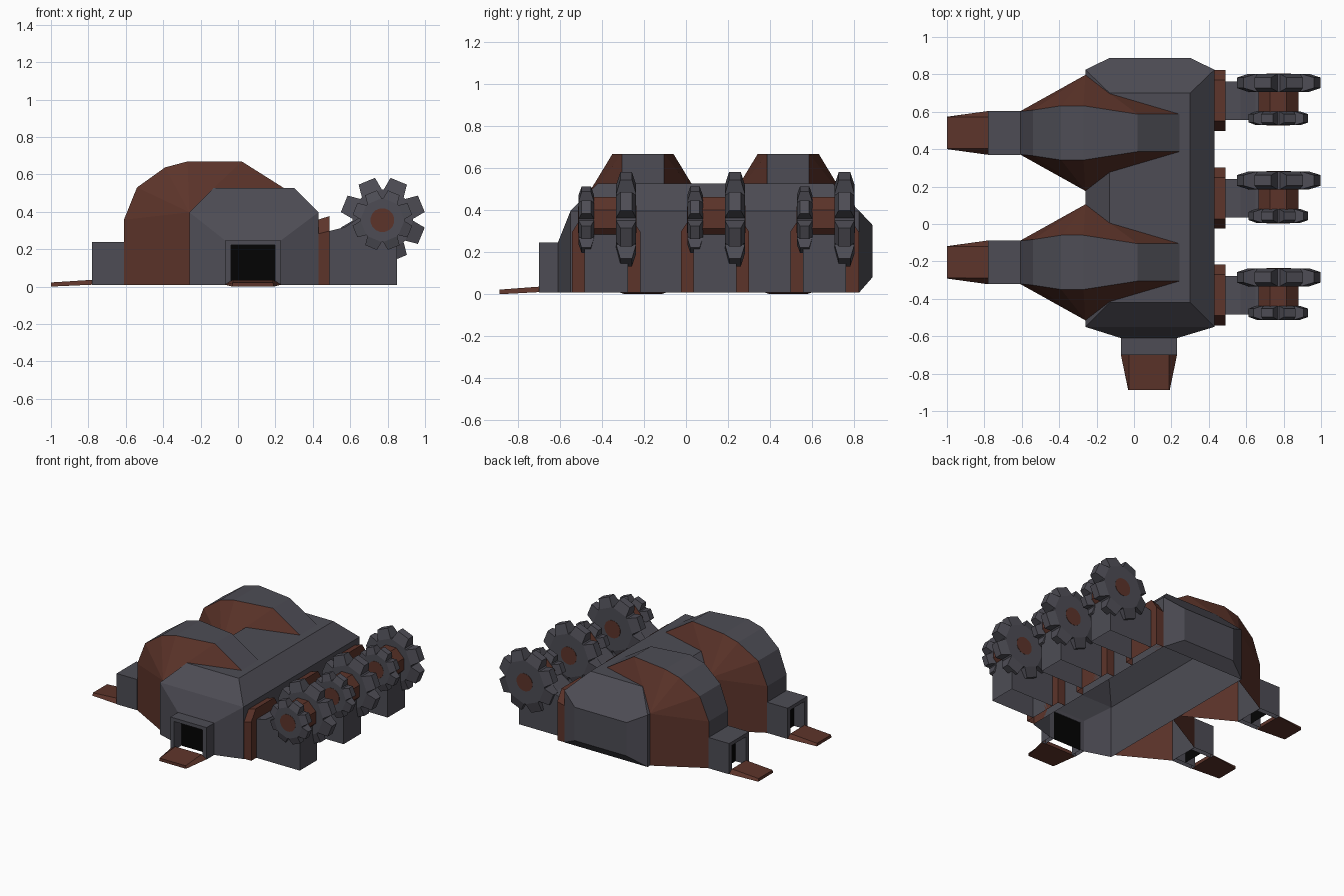
import bpy, bmesh
from math import sin, cos, radians, pi
from mathutils import Matrix, Vector

if "Cube" in bpy.data.objects:
    bpy.data.objects.remove(bpy.data.objects["Cube"])

BASE = 0.008


def material(name, rgb):
    m = bpy.data.materials.new(name)
    m.diffuse_color = (*rgb, 1)
    m.use_nodes = True
    m.node_tree.nodes["Principled BSDF"].inputs["Base Color"].default_value = m.diffuse_color
    return m


GREY = material("dark_steel", (0.075, 0.073, 0.09))
RED = material("rust_red", (0.108, 0.034, 0.023))
BLACK = material("black", (0.001, 0.001, 0.001))


def finish(name, bm, mats):
    """Orient faces, leave the underside open, and link the object."""
    bmesh.ops.recalc_face_normals(bm, faces=bm.faces[:])
    bm.normal_update()
    under = [f for f in bm.faces if f.normal.z < -0.9999 and f.calc_center_median().z < 0.02]
    bmesh.ops.delete(bm, geom=under, context='FACES')
    me = bpy.data.meshes.new(name)
    bm.to_mesh(me)
    bm.free()
    for m in mats:
        me.materials.append(m)
    bpy.context.collection.objects.link(bpy.data.objects.new(name, me))


def build(name, verts, faces, mats, ids=None, matrix=Matrix()):
    bm = bmesh.new()
    vs = [bm.verts.new(matrix @ Vector(v)) for v in verts]
    for i, f in enumerate(faces):
        bm.faces.new([vs[k] for k in f]).material_index = ids[i] if ids else 0
    finish(name, bm, mats)


def loft(name, a, b, mat, matrix=Matrix()):
    """Solid between two matching outlines."""
    n = len(a)
    faces = [tuple(range(n)), tuple(range(n, 2 * n))]
    faces += [(i, (i + 1) % n, (i + 1) % n + n, i + n) for i in range(n)]
    build(name, list(a) + list(b), faces, [mat], None, matrix)


def prism_y(name, pts, y0, y1, mat, matrix=Matrix()):
    loft(name, [(x, y0, z) for x, z in pts], [(x, y1, z) for x, z in pts], mat, matrix)


# Main hull: convex faceted shell, open below and at the front doorway
pts = [(x, -0.61, z) for x in (-0.07, 0.23) for z in (BASE, 0.247)]
pts += [(x, y, z) for x in (-0.26, 0.43) for y in (-0.55, 0.825) for z in (BASE, 0.397)]
pts += [(x, y, 0.528) for x in (-0.13, 0.30) for y in (-0.42, 0.70)]
pts += [(x, 0.888, z) for x in (-0.13, 0.30) for z in (0.08, 0.33)]
bm = bmesh.new()
for p in pts:
    bm.verts.new(p)
bmesh.ops.convex_hull(bm, input=bm.verts[:])
bmesh.ops.dissolve_limit(bm, angle_limit=0.02, verts=bm.verts[:], edges=bm.edges[:])
bmesh.ops.recalc_face_normals(bm, faces=bm.faces[:])
bmesh.ops.delete(bm, geom=[f for f in bm.faces if f.normal.y < -0.999], context='FACES')
finish("main_hull", bm, [GREY])


# Domed side bay: grey spine strip with red flanks
def side_bay(name, yc):
    spine = [(-0.61, .115, BASE), (-0.61, .115, .357), (-0.54, .122, .53), (-0.39, .145, .637),
             (-0.27, .145, .669), (0.02, .10, .669), (0.245, .10, .527)]
    foot = [(-0.26, .31, BASE), (-0.26, .31, .397), (-0.13, .21, .528)]
    half = spine + foot
    n = len(half)
    verts = [(x, yc + y, z) for x, y, z in half] + [(x, yc - y, z) for x, y, z in half]
    faces = [(i, i + 1, i + 1 + n, i + n) for i in range(6)]
    ids = [0] * 6
    flank = [(0, 7, 8, 1), (8, 1, 2), (8, 2, 3), (8, 3, 4), (8, 4, 9), (9, 4, 5), (9, 5, 6)]
    for s in (0, n):
        faces += [tuple(k + s for k in f) for f in flank]
        ids += [1] * len(flank)
    build(name, verts, faces, [GREY, RED], ids)


# Doorway: open arch, black recess and sloping ramp, facing local -y
def doorway(name, matrix, hw, h, depth, ramp, wall):
    w, top = hw - wall, h - 0.026
    arch = [(-hw, BASE), (-hw, h), (hw, h), (hw, BASE), (w, BASE), (w, top), (-w, top), (-w, BASE)]
    prism_y(name + "_door_frame", arch, -depth, 0, GREY, matrix)
    y = 0.085 - depth
    build(name + "_door_recess", [(-w, y, BASE), (-w, y, top), (w, y, top), (w, y, BASE)],
          [(0, 1, 2, 3)], [BLACK], None, matrix)
    y0, y1, tip = -depth, -depth - ramp, hw * 0.74
    loft(name + "_ramp",
         [(-hw, y0, .01), (-hw * .72, y0, .036), (hw * .72, y0, .036), (hw, y0, .01)],
         [(-tip, y1, 0), (-tip * .97, y1, .022), (tip * .97, y1, .022), (tip, y1, 0)], RED, matrix)


doorway("front", Matrix.Translation((0.08, -0.61, 0)), 0.15, 0.247, 0.09, 0.188, 0.032)
for label, yc in (("rear", 0.487), ("forward", -0.205)):
    side_bay(label + "_side_bay", yc)
    turn = Matrix.Translation((-0.61, yc, 0)) @ Matrix.Rotation(-pi / 2, 4, 'Z')
    doorway(label + "_side", turn, 0.117, 0.238, 0.17, 0.22, 0.036)


def disc(name, c, r, half, sides, mat):
    ring = [(c[0] + r * cos(2 * pi * (i + .5) / sides), c[2] + r * sin(2 * pi * (i + .5) / sides))
            for i in range(sides)]
    prism_y(name, ring, c[1] - half, c[1] + half, mat)


# Eight-toothed gear with broad tapered teeth and a red hub
def gear(name, c, r, root, t, tip_t, hub):
    rim = []
    for k in range(8):
        mid = 22.5 + 45 * k
        rim += [(root, mid - 20.5, t), (r, mid - 12, tip_t), (r, mid + 12, tip_t), (root, mid + 20.5, t)]
    n = len(rim)
    verts = [(c[0] + q * cos(radians(a)), c[1] + s * w, c[2] + q * sin(radians(a)))
             for s in (-1, 1) for q, a, w in rim]
    faces = [(i, (i + 1) % n, (i + 1) % n + n, i + n) for i in range(n)]
    for s in (0, n):
        faces += [tuple(4 * k + j + s for j in range(4)) for k in range(8)]
        faces.append(tuple(4 * k + j + s for k in range(8) for j in (0, 3)))
    build(name, verts, faces, [GREY])
    disc(name + "_hub", c, hub, t + 0.002, 16, RED)


# Three gear stations along the right side
for i, yc in enumerate((-0.38, 0.138, 0.66)):
    tag = f"_{i + 1}"
    outline = [(-.163, BASE), (-.163, .297), (-.11, .377), (.11, .377), (.163, .297), (.163, BASE)]
    loft("mount_plate" + tag, [(0.43, yc + y, z * .95 if z > .1 else z) for y, z in outline],
         [(0.49, yc + y, z) for y, z in outline], RED)
    block = [(.49, BASE), (.49, .297), (.57, .317), (.65, .37), (.79, .37), (.85, .29), (.85, BASE)]
    prism_y("gear_block" + tag, block, yc - 0.103, yc + 0.103, GREY)
    disc("axle" + tag, (0.772, yc, 0.357), 0.115, 0.09, 8, RED)
    gear("large_gear" + tag, (0.774, yc + 0.095, 0.357), 0.228, 0.163, 0.048, 0.028, 0.066)
    gear("small_gear" + tag, (0.772, yc - 0.095, 0.355), 0.162, 0.117, 0.037, 0.022, 0.064)
